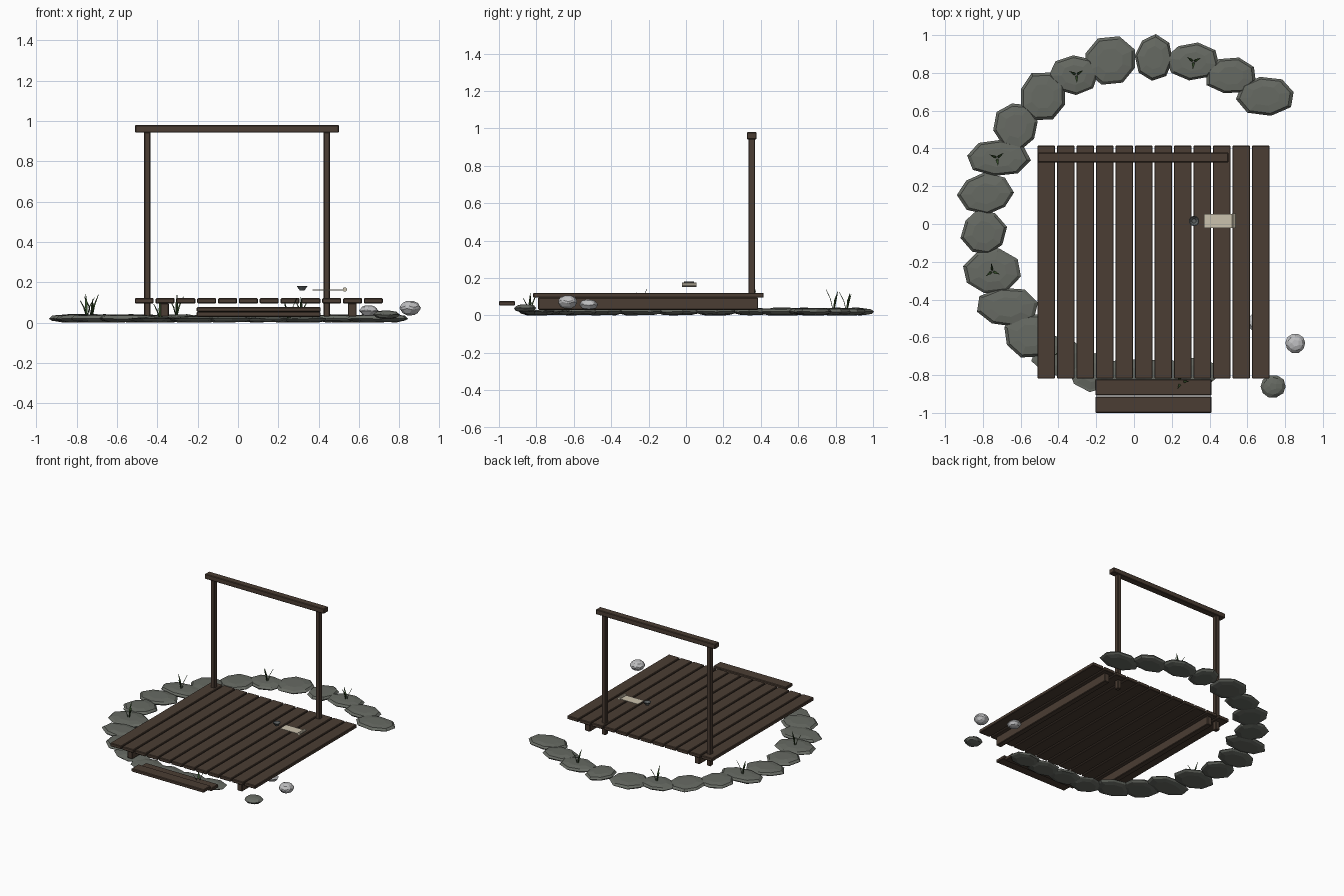
import bpy, bmesh, math, random
from mathutils import Vector

if "Cube" in bpy.data.objects:
    bpy.data.objects.remove(bpy.data.objects["Cube"])

random.seed(4)


def material(name, rgb):
    m = bpy.data.materials.new(name)
    m.diffuse_color = (*rgb, 1)
    m.use_nodes = True
    m.node_tree.nodes["Principled BSDF"].inputs["Base Color"].default_value = m.diffuse_color
    return m


WOOD = material("dark wood", (0.070, 0.047, 0.033))
STONE = material("mossy grey stone", (0.135, 0.145, 0.125))
PALE = material("pale rock", (0.52, 0.52, 0.53))
PAPER = material("parchment", (0.60, 0.54, 0.42))
GRASS = material("grass green", (0.035, 0.075, 0.022))
METAL = material("grey metal", (0.11, 0.12, 0.12))


def finish(name, bm, mat):
    bmesh.ops.recalc_face_normals(bm, faces=bm.faces)
    me = bpy.data.meshes.new(name)
    bm.to_mesh(me)
    bm.free()
    me.materials.append(mat)
    ob = bpy.data.objects.new(name, me)
    bpy.context.collection.objects.link(ob)
    return ob


def box(name, x, y, z, mat=WOOD, bevel=0.004):
    """Bevelled box from (min, max) pairs."""
    bm = bmesh.new()
    bmesh.ops.create_cube(bm, size=1)
    for v in bm.verts:
        v.co = [(a + b) / 2 + c * (b - a) for c, (a, b) in zip(v.co, (x, y, z))]
    if bevel:
        bmesh.ops.bevel(bm, geom=bm.edges[:], offset=bevel, segments=1, affect='EDGES')
    return finish(name, bm, mat)


def lathe(name, centre, rings, sides, mat, jitter=0.0, scale=(1, 1)):
    """Closed stack of rings (radius, z), with optional irregular outline."""
    bm = bmesh.new()
    turn = random.random()
    wob = [1 + random.uniform(-jitter, jitter) for _ in range(sides)]
    loops = []
    for r, z in rings:
        loops.append([bm.verts.new((
            centre[0] + scale[0] * r * wob[i] * math.cos((i + turn) * math.tau / sides),
            centre[1] + scale[1] * r * wob[i] * math.sin((i + turn) * math.tau / sides),
            z + random.uniform(-jitter, jitter) * 0.03)) for i in range(sides)])
    for lo, hi in zip(loops, loops[1:]):
        for i in range(sides):
            j = (i + 1) % sides
            bm.faces.new((lo[i], lo[j], hi[j], hi[i]))
    bm.faces.new(loops[0])
    bm.faces.new(loops[-1])
    return finish(name, bm, mat)


def rock(name, centre, size, mat):
    bm = bmesh.new()
    bmesh.ops.create_icosphere(bm, subdivisions=1, radius=1)
    for v in bm.verts:
        k = random.uniform(0.9, 1.08)
        v.co = [c + k * p * s for c, p, s in zip(centre, v.co, size)]
    bmesh.ops.bevel(bm, geom=bm.edges[:], offset=0.012, segments=1, affect='EDGES')
    return finish(name, bm, mat)


def tuft(name, x, y, z=0.04):
    """Three tapered blades leaning outward."""
    bm = bmesh.new()
    start = random.random() * math.tau
    for i in range(3):
        a = start + i * math.tau / 3
        out = Vector((math.cos(a), math.sin(a), 0))
        side = Vector((-out.y, out.x, 0))
        h = random.uniform(0.075, 0.11)
        rows = []
        for t, w in ((0, 0.004), (0.5, 0.007), (1, 0.001)):
            p = Vector((x, y, z + h * t)) + out * (0.004 + 0.036 * t ** 1.6)
            rows.append([bm.verts.new(p + side * w), bm.verts.new(p - side * w),
                         bm.verts.new(p + out * 0.003)])
        for lo, hi in zip(rows, rows[1:]):
            for k in range(3):
                n = (k + 1) % 3
                bm.faces.new((lo[k], lo[n], hi[n], hi[k]))
        bm.faces.new(rows[0])
        bm.faces.new(rows[-1])
    return finish(name, bm, GRASS)


# Deck planks
for i in range(12):
    x0 = -0.512 + i * 0.1033
    box(f"deck_plank_{i + 1}", (x0, x0 + 0.094), (-0.818, 0.415), (0.095, 0.121))

# Joists below the deck
for n, (a, b) in enumerate(((-0.385, -0.342), (0.545, 0.588))):
    box(f"joist_{n + 1}", (a, b), (-0.79, 0.385), (0.03, 0.096))

# Step boards
box("front_step", (-0.205, 0.41), (-1.0, -0.914), (0.053, 0.077))
box("rear_step", (-0.205, 0.41), (-0.907, -0.822), (0.029, 0.053))

# Frame: two posts and a crossbeam
for n, x in enumerate((-0.45, 0.44)):
    box(f"post_{n + 1}", (x - 0.016, x + 0.016), (0.334, 0.370), (0.03, 0.945))
box("crossbeam", (-0.51, 0.50), (0.326, 0.378), (0.942, 0.98))

# Ring of flat stones: x, y, half width, half depth
stones = (
    (0.695, 0.68, 0.16, 0.105), (0.515, 0.785, 0.14, 0.10), (0.315, 0.86, 0.145, 0.105),
    (0.105, 0.88, 0.10, 0.12), (-0.125, 0.865, 0.145, 0.13), (-0.315, 0.79, 0.13, 0.105),
    (-0.485, 0.675, 0.125, 0.13), (-0.625, 0.52, 0.12, 0.125), (-0.72, 0.35, 0.165, 0.10),
    (-0.785, 0.16, 0.145, 0.11), (-0.795, -0.045, 0.12, 0.125), (-0.755, -0.25, 0.16, 0.12),
    (-0.67, -0.44, 0.165, 0.105), (-0.55, -0.59, 0.14, 0.125), (-0.40, -0.70, 0.14, 0.11),
    (-0.22, -0.785, 0.13, 0.10), (-0.04, -0.80, 0.13, 0.09), (0.15, -0.80, 0.13, 0.09),
    (0.32, -0.79, 0.12, 0.09))
for i, (x, y, w, d) in enumerate(stones):
    top = 0.040 if y > -0.65 else 0.028
    lathe(f"ring_stone_{i + 1}", (x, y),
          ((0.62, 0.002), (0.90, 0.010), (1.0, 0.02), (0.88, top - 0.006), (0.5, top)),
          8, STONE, 0.06, (w, d))

# Grass tufts between the stones
for i, (x, y) in enumerate(((0.315, 0.86), (-0.305, 0.79), (-0.725, 0.35),
                            (-0.75, -0.25), (-0.385, -0.67), (0.25, -0.835))):
    tuft(f"grass_tuft_{i + 1}", x, y, 0.035 if y > -0.6 else 0.012)

# Loose rocks
rock("pale_rock", (0.855, -0.63, 0.073), (0.068, 0.066, 0.045), PALE)
rock("rock_under_deck", (0.65, -0.52, 0.058), (0.062, 0.062, 0.034), PALE)
rock("grey_rock", (0.735, -0.86, 0.040), (0.082, 0.076, 0.026), STONE)

# Scroll: flat sheet with a roll at one end
box("scroll_sheet", (0.37, 0.53), (-0.02, 0.054), (0.160, 0.164), PAPER, 0)
bm = bmesh.new()
bmesh.ops.create_cone(bm, cap_ends=True, segments=10, radius1=0.011, radius2=0.011, depth=0.078)
for v in bm.verts:
    v.co = (0.53 + v.co.x, 0.017 + v.co.z, 0.164 + v.co.y)
finish("scroll_roll", bm, PAPER)

# Small cup beside the scroll
lathe("cup", (0.318, 0.016),
      ((0.013, 0.158), (0.014, 0.162), (0.028, 0.181), (0.024, 0.181), (0.011, 0.165)), 10, METAL)
